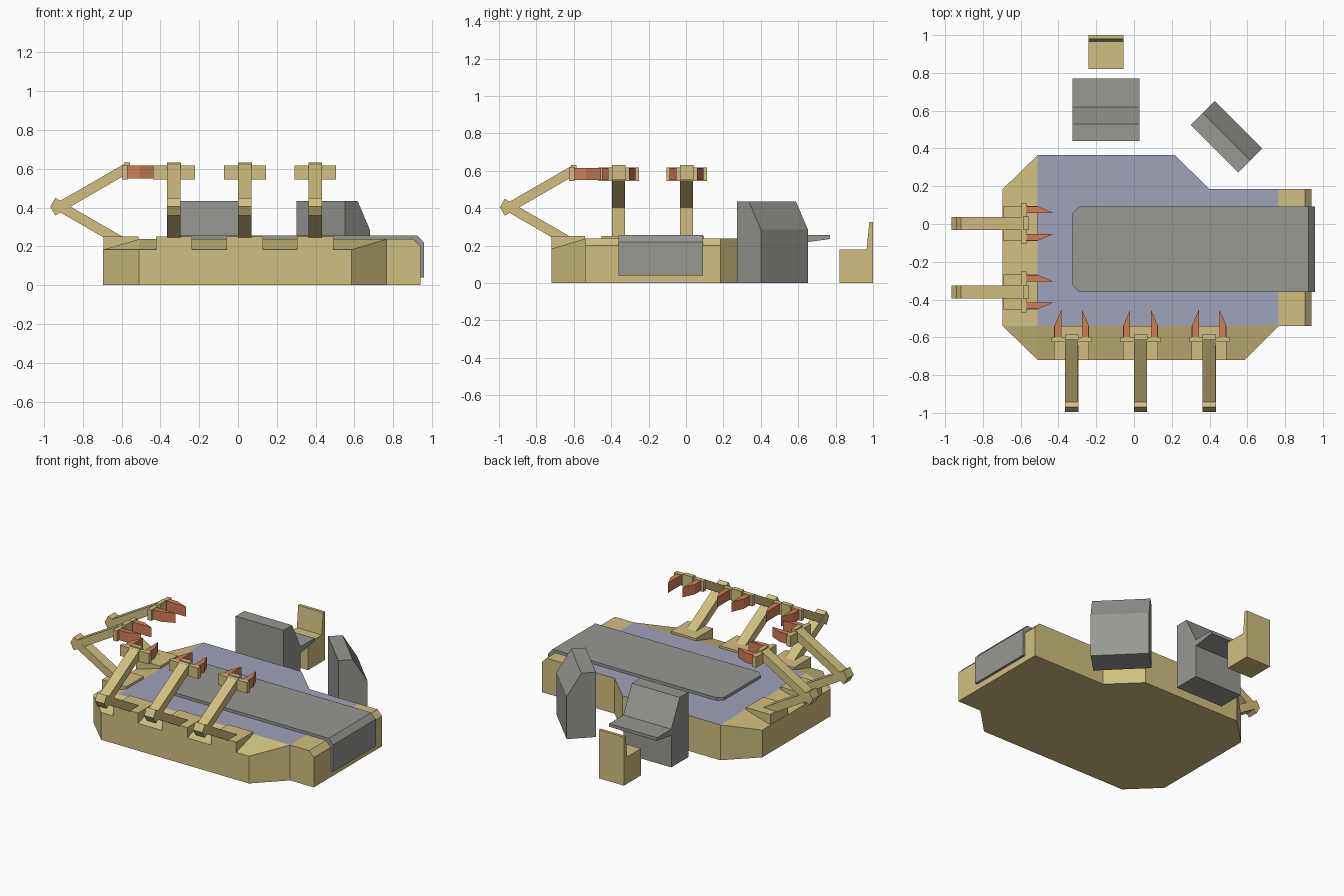
import bpy, bmesh, math
from mathutils import Matrix, Vector

if "Cube" in bpy.data.objects:
    bpy.data.objects.remove(bpy.data.objects["Cube"])


def material(name, rgb):
    m = bpy.data.materials.new(name)
    m.diffuse_color = (*rgb, 1)
    m.use_nodes = True
    m.node_tree.nodes["Principled BSDF"].inputs["Base Color"].default_value = m.diffuse_color
    return m


TAN = material("tan", (0.64, 0.53, 0.215))
GREY = material("grey", (0.31, 0.315, 0.29))
BLUE = material("dusty_blue", (0.35, 0.36, 0.49))
ORANGE = material("orange", (0.64, 0.21, 0.095))


def add(name, verts, faces, mats, matrix=Matrix(), rule=None):
    me = bpy.data.meshes.new(name)
    bm = bmesh.new()
    vs = [bm.verts.new(matrix @ Vector(v)) for v in verts]
    for i, f in enumerate(faces):
        face = bm.faces.new([vs[k] for k in f])
        if rule:
            face.material_index = rule(i)
    bmesh.ops.recalc_face_normals(bm, faces=bm.faces)
    bm.to_mesh(me)
    bm.free()
    for m in mats:
        me.materials.append(m)
    ob = bpy.data.objects.new(name, me)
    bpy.context.collection.objects.link(ob)
    return ob


def prism(name, profile, lo, hi, mat, axis="x", matrix=Matrix()):
    """Extrude a 2D profile along an axis from lo to hi."""
    place = {"x": lambda p, t: (t, p[0], p[1]),
             "y": lambda p, t: (p[0], t, p[1]),
             "z": lambda p, t: (p[0], p[1], t)}[axis]
    n = len(profile)
    verts = [place(p, t) for t in (lo, hi) for p in profile]
    faces = [range(n), range(n, 2 * n)]
    faces += [(i, (i + 1) % n, n + (i + 1) % n, n + i) for i in range(n)]
    return add(name, verts, faces, [mat], matrix)


def box(name, x, y, z, mat, matrix=Matrix()):
    return prism(name, [(x[0], y[0]), (x[1], y[0]), (x[1], y[1]), (x[0], y[1])],
                 z[0], z[1], mat, "z", matrix)


# Platform: outline with sloped front and left rims, blue floor inset on top
T, L = 0.237, 0.183
rim = [(-.695, .185, L), (-.51, .365, T), (.215, .365, T), (.40, .185, T),
       (.765, .185, T), (.905, .185, T), (.94, .185, .2), (.94, -.54, .2),
       (.905, -.54, T), (.765, -.54, T), (.585, -.72, L), (-.51, -.72, L),
       (-.695, -.54, L)]
n = len(rim)
m = 2 * n
verts = rim + [(x, y, 0) for x, y, z in rim] + [(-.51, -.54, T)]
faces = [(m, 9, 4, 3, 2, 1), (9, 8, 5, 4), (8, 7, 6, 5), (11, 10, 9, m),
         (12, 11, m), (0, 12, m, 1), range(n, 2 * n)]
faces += [(i, (i + 1) % n, n + (i + 1) % n, n + i) for i in range(n)]
add("platform", verts, faces, [TAN, BLUE], rule=lambda i: int(i == 0))

# Conveyor: flat belt with clipped inner corners, folded down over the right end
prism("conveyor_belt", [(-.325, -.325), (-.29, -.36), (.5, -.36), (.5, .092),
                        (-.29, .092), (-.325, .057)], .225, .256, GREY, "z")
prism("conveyor_end", [(.5, .225), (.5, .256), (.925, .256), (.957, .22),
                       (.957, .04), (.93, .04), (.93, .19), (.9, .225)],
      -.36, .092, GREY, "y")

# Desk console with a sloped panel and a shelf
prism("desk_console", [(.44, 0), (.44, .435), (.53, .435), (.62, .256), (.77, .256),
                       (.77, .235), (.62, .215), (.62, 0)], -.325, .03, GREY)

# Angled side console
turn = Matrix.Translation((.49, .4625, 0)) @ Matrix.Rotation(math.radians(-45), 4, "Z")
prism("side_console", [(-.09, 0), (-.09, .435), (0, .435), (.09, .285), (.09, 0)],
      -.178, .178, GREY, "x", turn)

# Chair
prism("chair", [(.82, 0), (.82, .18), (.966, .18), (.98, .325), (1, .325), (1, 0)],
      -.24, -.055, TAN)


def robot_arm(tag, matrix):
    """Folded arm that reaches out from the rim and back in over the platform."""
    box("arm_mount_" + tag, (-.093, .093), (-.72, -.54), (.15, .252), TAN, matrix)
    prism("lower_arm_" + tag, [(-.995, .405), (-.969, .45), (-.588, .23), (-.692, .23)],
          -.035, .035, TAN, "x", matrix)
    prism("upper_arm_" + tag, [(-.995, .405), (-.61, .627), (-.61, .567), (-.969, .36)],
          -.0345, .0345, TAN, "x", matrix)
    # wrist and cross bar
    box("wrist_" + tag, (-.036, .036), (-.615, -.585), (.55, .632), TAN, matrix)
    box("grip_bar_" + tag, (-.108, .108), (-.626, -.597), (.546, .618), TAN, matrix)
    # pair of pointed claws
    for side, s in (("left", -1), ("right", 1)):
        prism("claw_%s_%s" % (side, tag),
              [(s * .09, -.6), (s * .055, -.6), (s * .055, -.455), (s * .09, -.535)],
              .55, .616, ORANGE, "z", matrix)


for i, x in enumerate((-.33, .035, .398)):
    robot_arm("front_%d" % (i + 1), Matrix.Translation((x, 0, 0)))
for i, y in enumerate((-.36, .003)):
    robot_arm("left_%d" % (i + 1), Matrix.Translation((.028, y, 0))
              @ Matrix.Rotation(math.radians(-90), 4, "Z"))
